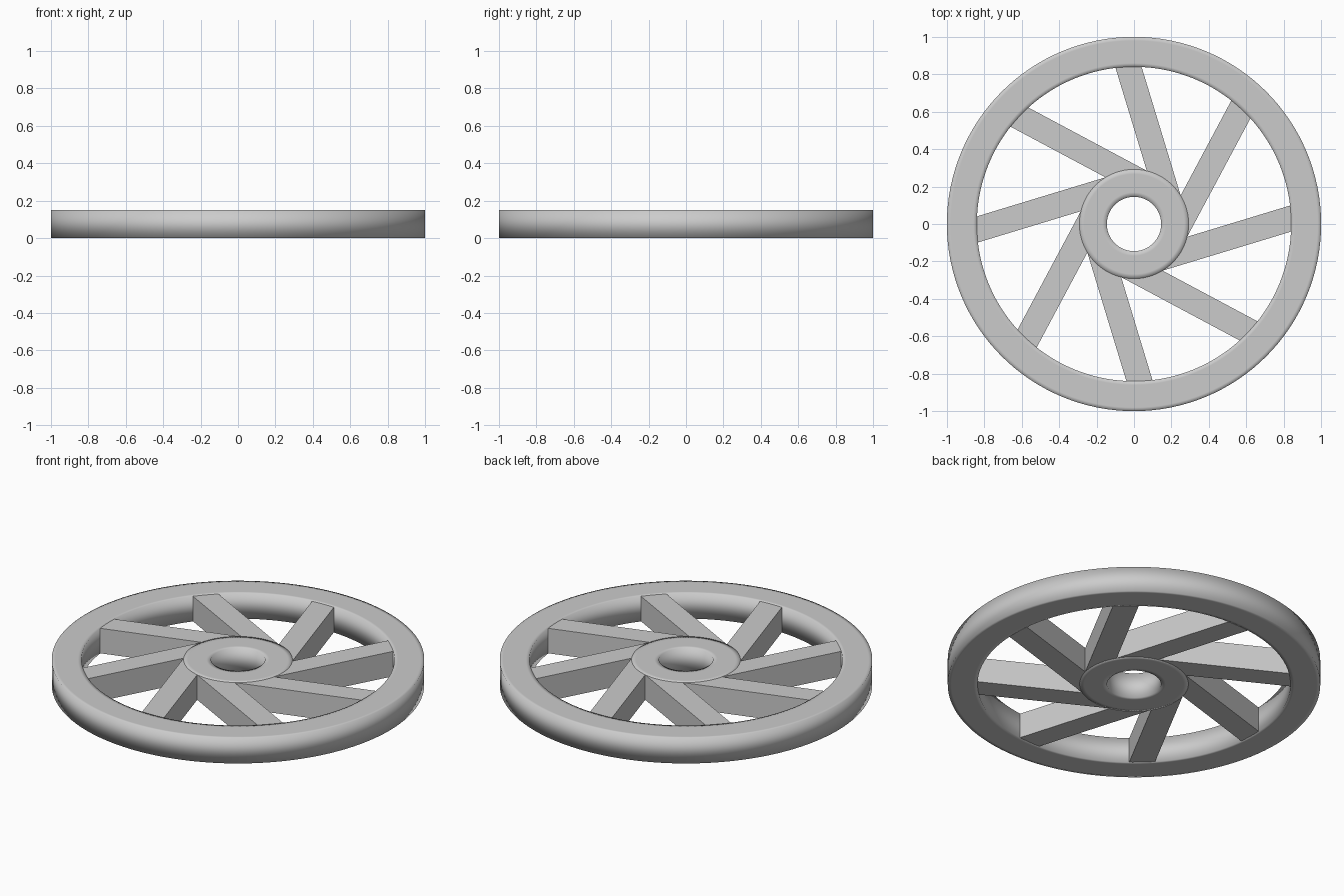
import bpy, bmesh
from math import cos, sin, pi, radians

if "Cube" in bpy.data.objects:
    bpy.data.objects.remove(bpy.data.objects["Cube"])

HEIGHT = 0.15


def make_object(name, bm):
    bmesh.ops.recalc_face_normals(bm, faces=bm.faces)
    mesh = bpy.data.meshes.new(name)
    bm.to_mesh(mesh)
    bm.free()
    obj = bpy.data.objects.new(name, mesh)
    bpy.context.collection.objects.link(obj)
    return obj


def ring(name, r_in, r_out, inset, segments=128):
    """Square-section ring with support loops on top and bottom, smooth all over."""
    radii = [r_in, r_in + inset, r_out - inset, r_out]
    profile = [(r, 0) for r in radii] + [(r, HEIGHT) for r in reversed(radii)]
    bm = bmesh.new()
    loops = [[bm.verts.new((r * cos(a), r * sin(a), z)) for r, z in profile]
             for a in (2 * pi * i / segments for i in range(segments))]
    n = len(profile)
    for i in range(segments):
        a, b = loops[i], loops[(i + 1) % segments]
        for j in range(n):
            k = (j + 1) % n
            bm.faces.new((a[j], b[j], b[k], a[k])).smooth = True
    return make_object(name, bm)


def spoke(name, angle):
    """Straight bar leaving the hub off-centre, ends buried in hub and rim."""
    near, far = 0.148, 0.283       # sideways offsets of the two long edges
    start, end = 0.06, 0.84        # distance along the bar
    d = (cos(angle), sin(angle))
    side = (sin(angle), -cos(angle))
    bm = bmesh.new()
    base = bm.faces.new([
        bm.verts.new((d[0] * t + side[0] * s, d[1] * t + side[1] * s, 0.001))
        for t, s in ((start, near), (end, near), (end, far), (start, far))])
    out = bmesh.ops.extrude_face_region(bm, geom=[base], use_keep_orig=True)
    top = [v for v in out["geom"] if isinstance(v, bmesh.types.BMVert)]
    bmesh.ops.translate(bm, verts=top, vec=(0, 0, HEIGHT - 0.002))
    return make_object(name, bm)


# Outer rim and pierced hub
ring("rim", 0.84, 1.0, 0.02)
ring("hub", 0.145, 0.292, 0.025)

# Eight tangential spokes
for i in range(8):
    spoke(f"spoke_{i + 1}", radians(106.9 + 45 * i))
